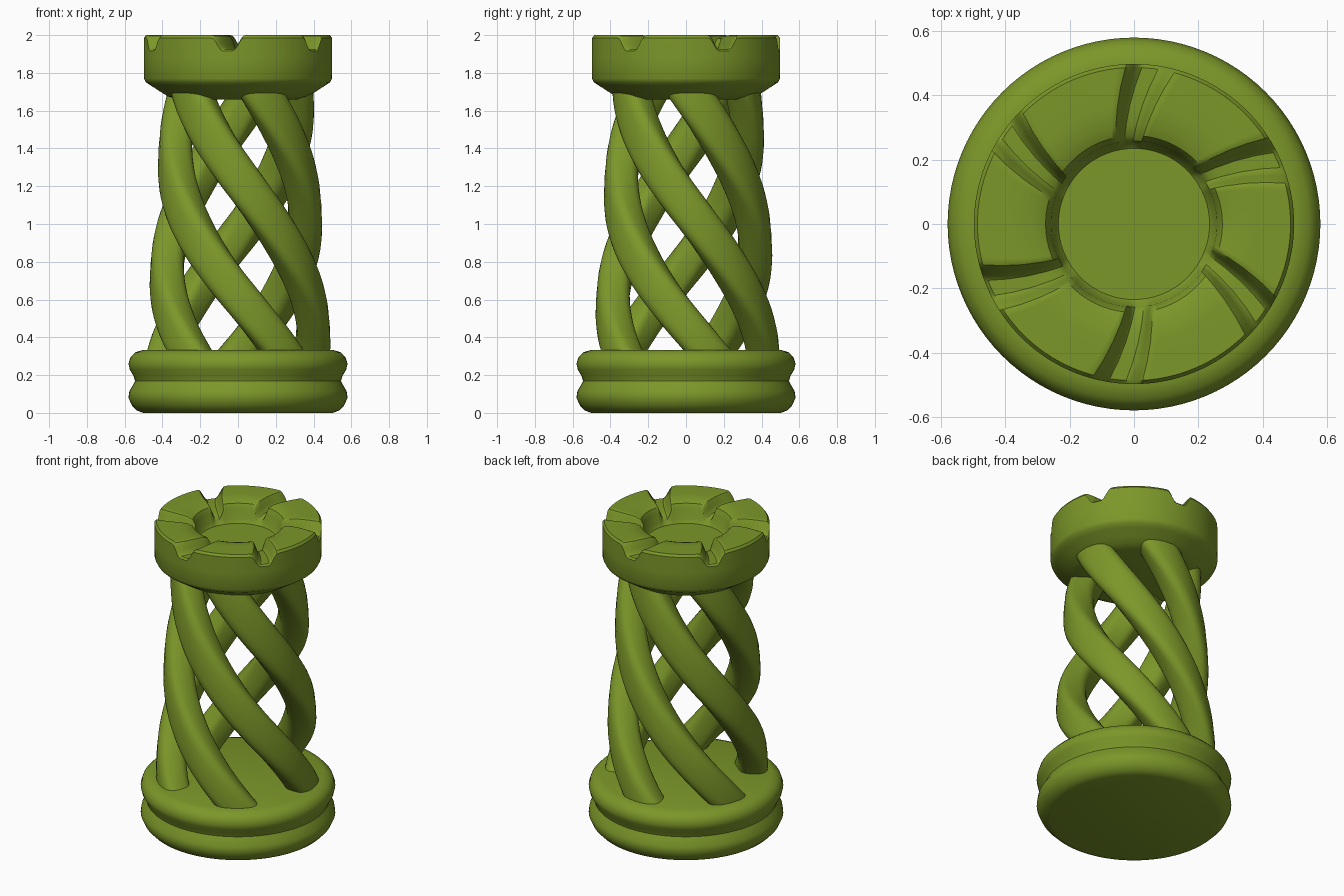
import bpy, bmesh
from math import sin, cos, pi, radians, copysign

if "Cube" in bpy.data.objects:
    bpy.data.objects.remove(bpy.data.objects["Cube"])

green = bpy.data.materials.new("olive_green")
green.diffuse_color = (0.20, 0.31, 0.022, 1)
green.use_nodes = True
green.node_tree.nodes["Principled BSDF"].inputs["Base Color"].default_value = green.diffuse_color


def loft(name, rings, sharp):
    """Skin a list of equal-length closed rings and cap both ends."""
    bm = bmesh.new()
    vs = [[bm.verts.new(p) for p in ring] for ring in rings]
    n = len(vs[0])
    for a, b in zip(vs, vs[1:]):
        for i in range(n):
            j = (i + 1) % n
            bm.faces.new((a[i], a[j], b[j], b[i]))
    bm.faces.new(vs[0][::-1])
    bm.faces.new(vs[-1])
    bmesh.ops.recalc_face_normals(bm, faces=bm.faces)
    me = bpy.data.meshes.new(name)
    bm.to_mesh(me)
    bm.free()
    ob = bpy.data.objects.new(name, me)
    bpy.context.collection.objects.link(ob)
    me.materials.append(green)
    bpy.ops.object.select_all(action='DESELECT')
    ob.select_set(True)
    bpy.context.view_layer.objects.active = ob
    bpy.ops.object.shade_smooth_by_angle(angle=radians(sharp))
    return ob


def circle(r, z, n):
    return [(r * cos(2 * pi * i / n), r * sin(2 * pi * i / n), z) for i in range(n)]


# Base: round disc with a soft groove around the middle
base_profile = [(0.50, 0), (0.535, 0.012), (0.562, 0.04), (0.58, 0.08), (0.575, 0.115),
                (0.555, 0.15), (0.545, 0.17), (0.553, 0.195), (0.573, 0.23), (0.58, 0.26),
                (0.569, 0.295), (0.545, 0.32), (0.505, 0.333)]
loft("base", [circle(r, z, 96) for r, z in base_profile], 40)

# Five twisted struts, leaning inward towards the top
Z0, Z1, STEPS, SIDES = 0.29, 1.74, 48, 24
for k in range(5):
    rings = []
    for s in range(STEPS + 1):
        z = Z0 + (Z1 - Z0) * s / STEPS
        r = 0.405 - 0.09 * (z - 0.36) / 1.29
        phi = radians(102 - 114 * (z - 0.36) + 72 * k)
        ring = []
        for i in range(SIDES):
            t = 2 * pi * i / SIDES
            # rounded-square cross-section
            c, d = (copysign(abs(f) ** 0.65, f) for f in (cos(t), sin(t)))
            rr, a = r + 0.088 * c, phi + 0.122 * d / r
            ring.append((rr * sin(a), -rr * cos(a), z))
        rings.append(ring)
    loft(f"twisted_strut_{k + 1}", rings, 50)

# Head: turned crown whose rim rises into six merlons with slanted notches
N = 240
FLOOR, TOP = 1.925, 2.0


def merlon(deg):
    """0 in a notch, 1 on a merlon, with a rounded slope between."""
    d = abs((deg + 30) % 60 - 30)
    t = min(1, max(0, (d - 3) / 7))
    return t * t * (3 - 2 * t)


# profile entries: radius, z in notch, z on merlon
head_profile = [(0.32, 1.66, 1.66), (0.37, 1.675, 1.675), (0.41, 1.70, 1.70),
                (0.46, 1.732, 1.732), (0.487, 1.75, 1.75), (0.497, 1.77, 1.77),
                (0.498, 1.88, 1.88), (0.498, FLOOR - 0.01, 1.985), (0.487, FLOOR, TOP),
                (0.43, FLOOR, TOP), (0.37, FLOOR, TOP), (0.31, FLOOR - 0.005, TOP - 0.003),
                (0.275, FLOOR - 0.015, 1.982), (0.258, FLOOR - 0.03, 1.95),
                (0.25, 1.88, 1.89), (0.235, 1.868, 1.868)]
head_rings = []
for r, lo, hi in head_profile:
    # each ring is turned so the notches swirl from the recess to the rim
    swirl = radians(94 - 10 * (max(r, 0.25) - 0.25) / 0.24)
    ring = []
    for i in range(N):
        a = 2 * pi * i / N + swirl
        ring.append((r * cos(a), r * sin(a), lo + (hi - lo) * merlon(360 * i / N)))
    head_rings.append(ring)
loft("crenellated_head", head_rings, 35)
